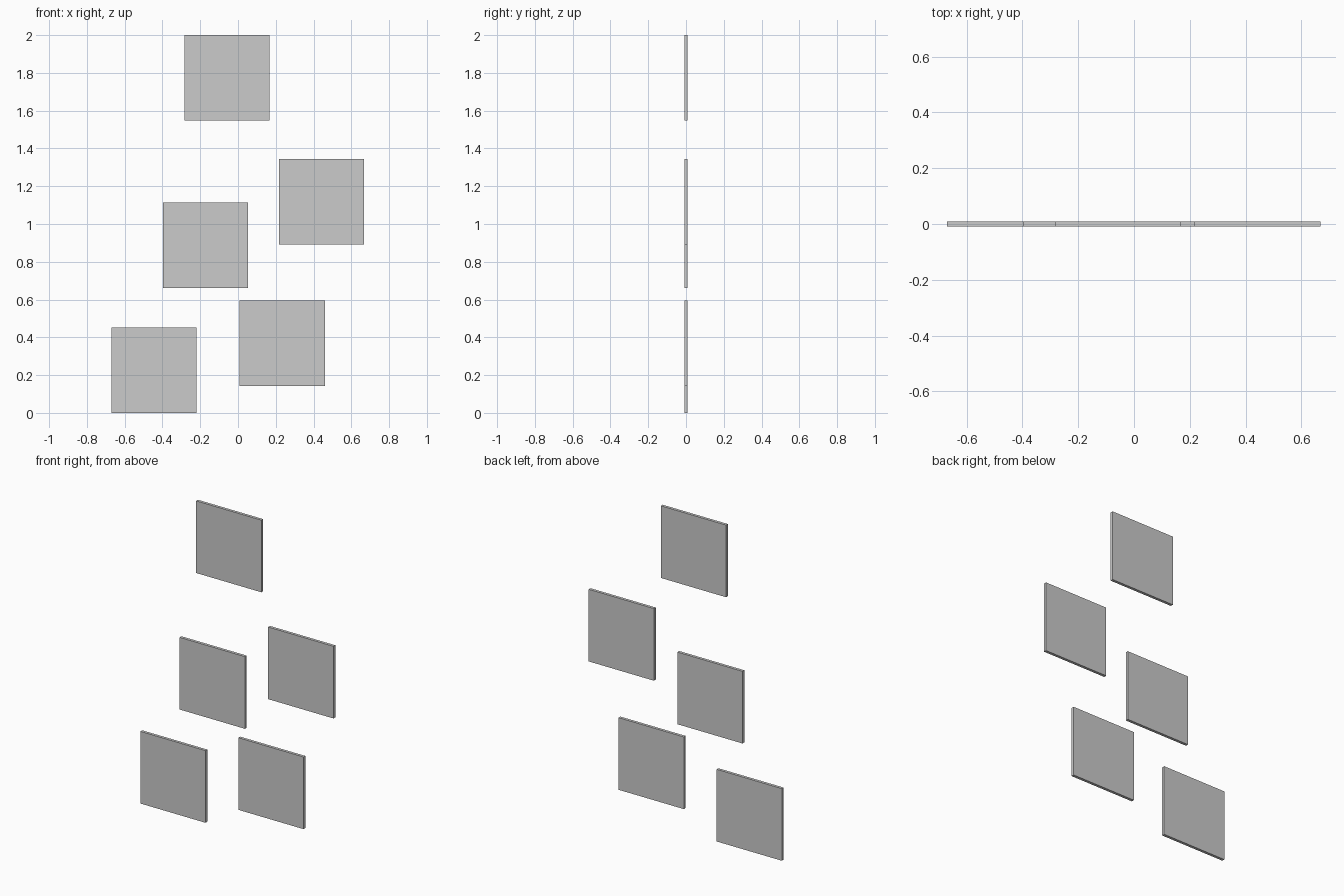
import bpy

if "Cube" in bpy.data.objects:
    bpy.data.objects.remove(bpy.data.objects["Cube"])

SIZE = 0.452       # square panel side
THICKNESS = 0.018  # panel depth


def add_panel(name, x, z):
    """Thin upright square panel centred at x, z."""
    bpy.ops.mesh.primitive_cube_add(size=1, location=(x, 0, z))
    panel = bpy.context.object
    panel.name = name
    panel.scale = (SIZE, THICKNESS, SIZE)
    bpy.ops.object.transform_apply(location=False, rotation=False, scale=True)


# Scattered wall panels, from the top down
centres = [
    (-0.058, 1.774),
    (0.442, 1.117),
    (-0.172, 0.888),
    (0.235, 0.368),
    (-0.445, 0.226),
]
for i, (x, z) in enumerate(centres, 1):
    add_panel(f"wall_panel_{i}", x, z)
